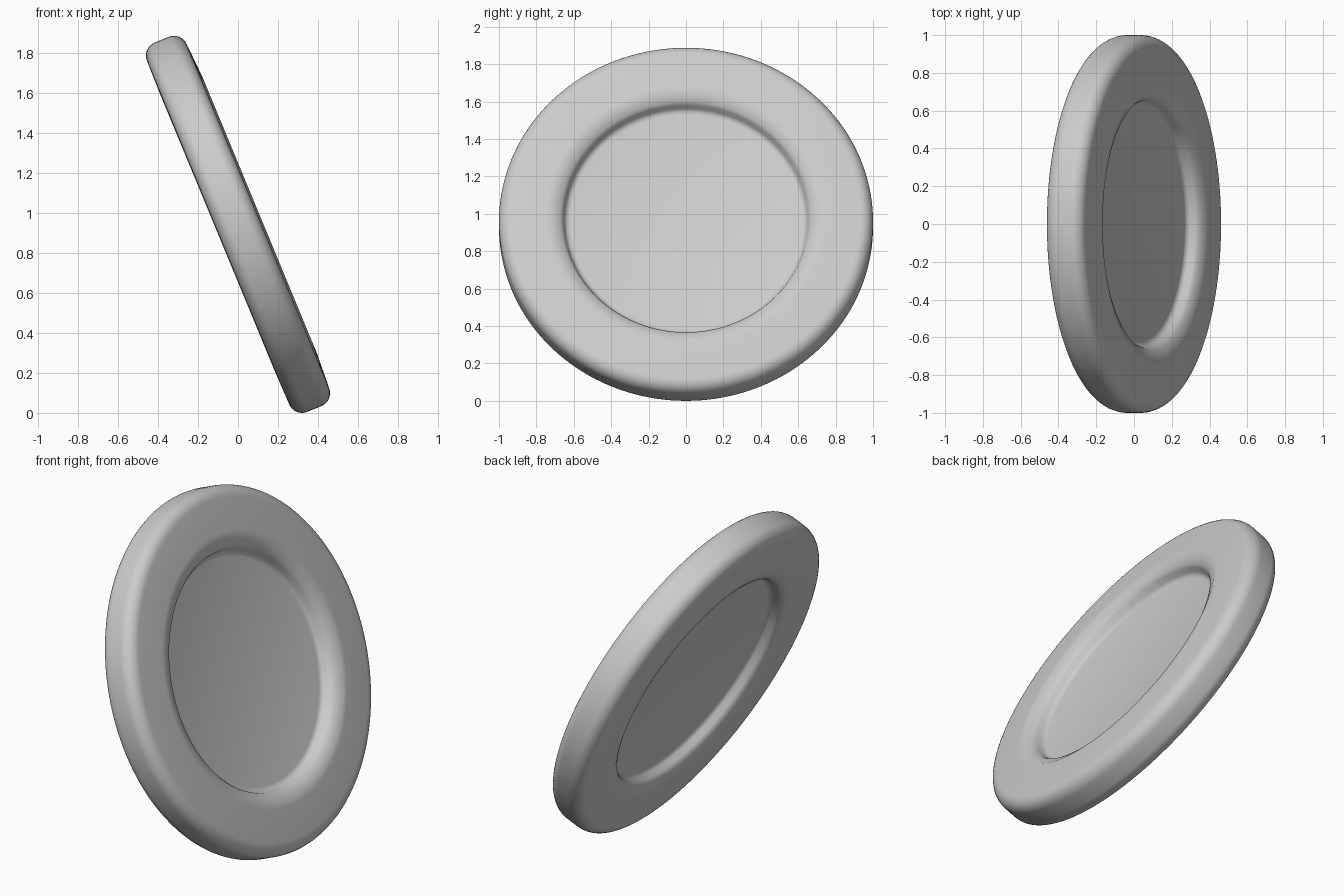
import bpy
import bmesh
from math import cos, sin, pi, radians
from mathutils import Matrix

cube = bpy.data.objects.get("Cube")
if cube:
    bpy.data.objects.remove(cube, do_unlink=True)

RADIUS, HALF, ROUND, FLOOR = 1.0, 0.108, 0.07, 0.033
SEGMENTS = 160


def make_material(name, color):
    mat = bpy.data.materials.new(name)
    mat.use_nodes = True
    mat.diffuse_color = color
    mat.node_tree.nodes["Principled BSDF"].inputs["Base Color"].default_value = color
    return mat


def half_profile(lip):
    """Radius and height from the centre of the recess out to the rim."""
    pts = [(0, FLOOR), (0.62, FLOOR), (0.637, FLOOR + 0.004), (0.648, FLOOR + 0.018),
           (0.657, HALF - 0.03), (0.67, HALF - 0.013), (0.695, HALF - 0.002),
           (0.72, HALF + lip), (0.75, HALF + lip), (0.84, HALF + lip * 0.5)]
    # Rounded outer corner
    for i in range(9):
        a = pi / 2 * (1 - i / 8)
        pts.append((RADIUS - ROUND + ROUND * cos(a), HALF - ROUND + ROUND * sin(a)))
    return pts


# Dished disc: upper face, rim and lower face turned around one axis
upper = half_profile(0.01)
lower = [(r, -h) for r, h in reversed(half_profile(0.003))]
bm = bmesh.new()
verts = [bm.verts.new((r, 0, h)) for r, h in upper + lower]
edges = [bm.edges.new(pair) for pair in zip(verts, verts[1:])]
bmesh.ops.spin(bm, geom=verts + edges, cent=(0, 0, 0), axis=(0, 0, 1),
               angle=2 * pi, steps=SEGMENTS)
bmesh.ops.remove_doubles(bm, verts=bm.verts, dist=0.0005)
bmesh.ops.recalc_face_normals(bm, faces=bm.faces)

# Lean the disc back and raise it to the ground
bm.transform(Matrix.Translation((0, 0, 0.945)) @ Matrix.Rotation(radians(67.5), 4, "Y"))
low = min(v.co.z for v in bm.verts)
bm.transform(Matrix.Translation((0, 0, -low)))

mesh = bpy.data.meshes.new("dished_disc")
bm.to_mesh(mesh)
bm.free()
mesh.materials.append(make_material("light grey", (0.6, 0.6, 0.6, 1)))
disc = bpy.data.objects.new("dished_disc", mesh)
bpy.context.collection.objects.link(disc)
bpy.context.view_layer.objects.active = disc
disc.select_set(True)
bpy.ops.object.shade_smooth_by_angle(angle=radians(50))
